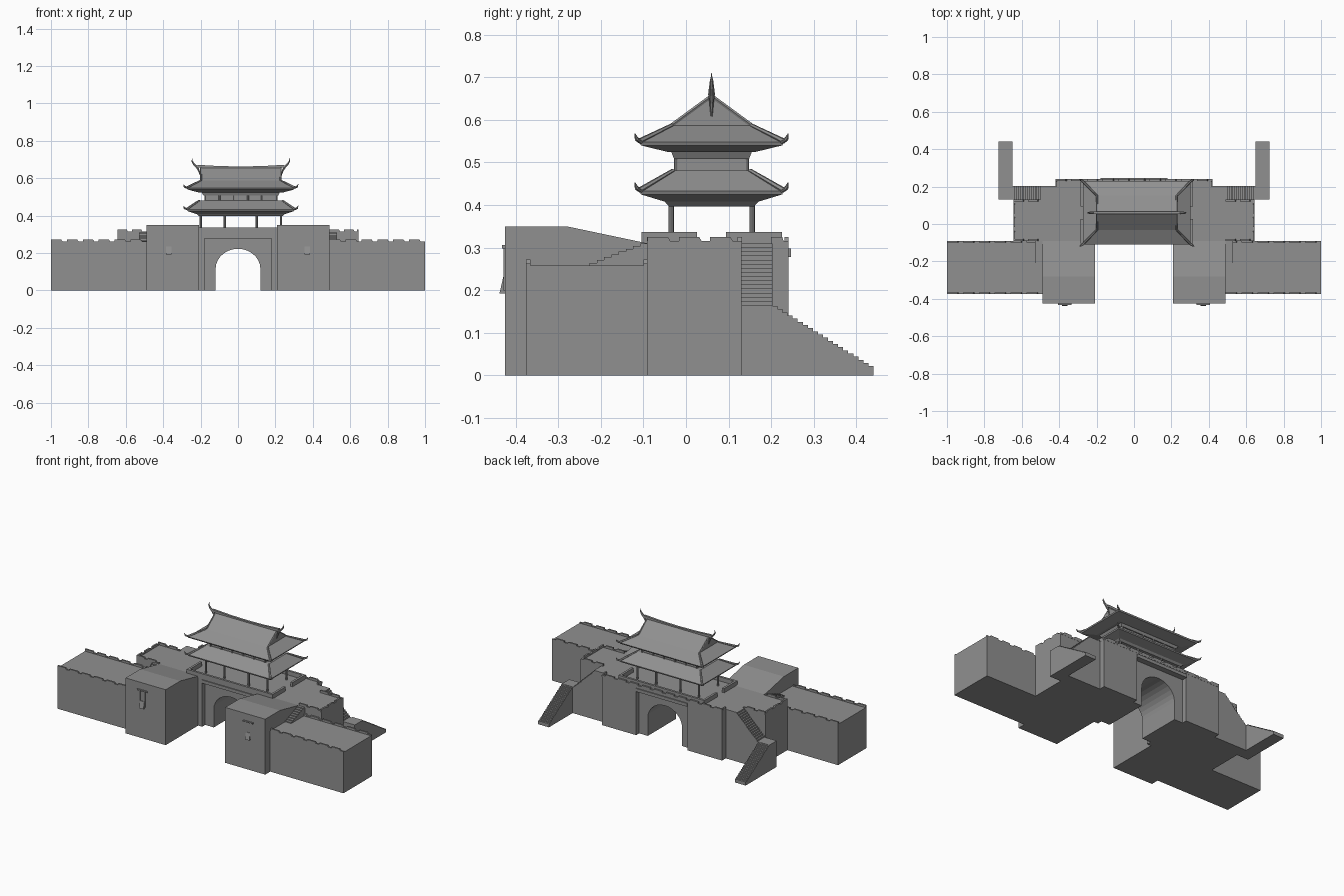
import bpy, bmesh, math
from mathutils import Vector

cube = bpy.data.objects.get("Cube")
if cube:
    bpy.data.objects.remove(cube, do_unlink=True)

stone = bpy.data.materials.new("stone grey")
stone.use_nodes = True
GREY = (0.28, 0.28, 0.28, 1)
stone.diffuse_color = GREY
stone.node_tree.nodes["Principled BSDF"].inputs["Base Color"].default_value = GREY


def finish(name, bm):
    bmesh.ops.recalc_face_normals(bm, faces=bm.faces)
    mesh = bpy.data.meshes.new(name)
    bm.to_mesh(mesh)
    bm.free()
    mesh.materials.append(stone)
    obj = bpy.data.objects.new(name, mesh)
    bpy.context.collection.objects.link(obj)
    return obj


def loft(name, rings):
    """Skin a list of matching point loops and cap both ends."""
    bm = bmesh.new()
    loops = [[bm.verts.new(p) for p in ring] for ring in rings]
    n = len(loops[0])
    for a, b in zip(loops, loops[1:]):
        for i in range(n):
            j = (i + 1) % n
            bm.faces.new((a[i], a[j], b[j], b[i]))
    bm.faces.new(loops[0])
    bm.faces.new(loops[-1])
    return finish(name, bm)


def extrude(name, profile, axis, a, b):
    """Extrude a (horizontal, z) profile along x or y."""
    def place(t):
        return [(t, u, z) if axis == "x" else (u, t, z) for u, z in profile]
    return loft(name, [place(a), place(b)])


def box(name, x0, x1, y0, y1, z0, z1):
    return extrude(name, [(x0, z0), (x1, z0), (x1, z1), (x0, z1)], "y", y0, y1)


def tube(name, points, radii, sides=6):
    """Tapered round bar through the points."""
    pts = [Vector(p) for p in points]
    rings = []
    for i, p in enumerate(pts):
        d = (pts[min(i + 1, len(pts) - 1)] - pts[max(i - 1, 0)]).normalized()
        side = d.orthogonal() if abs(d.z) > 0.99 else d.cross(Vector((0, 0, 1)))
        side.normalize()
        up = side.cross(d)
        rings.append([p + radii[i] * (math.cos(t) * side + math.sin(t) * up)
                      for t in (math.tau * k / sides for k in range(sides))])
    return loft(name, rings)


def battlement(name, axis, at, u0, u1, z, count, base=0.006, rise=0.009):
    """Thin parapet at a fixed offset, with merlons along its length."""
    profile = [(u1, z - 0.005), (u0, z - 0.005)]
    pitch = (u1 - u0) / count
    for i in range(count):
        s = u0 + i * pitch
        e = s + pitch
        profile += [(s, z + base + rise), (s + pitch * 0.65, z + base + rise),
                    (s + pitch * 0.72, z + base), (e, z + base)]
    extrude(name, profile, axis, at - 0.005, at + 0.005)


def stair_profile(u0, z0, u1, z1, steps):
    """Stepped outline descending from (u0, z0) to (u1, z1), closed at the ground."""
    pts = [(u0, 0)]
    for i in range(steps):
        z = z0 + (z1 - z0) * i / (steps - 1)
        pts += [(u0 + (u1 - u0) * i / steps, z),
                (u0 + (u1 - u0) * (i + 1) / steps, z)]
    return pts + [(u1, 0)]


DECK, WALL = 0.31, 0.258

# Gate passage with an arched opening, and the deck bridging over it
arch = [(0.12 * math.cos(t), 0.115 + 0.108 * math.sin(t))
        for t in (math.pi * k / 14 for k in range(15))]
extrude("gate_arch", [(0.18, 0), (0.12, 0)] + arch +
        [(-0.12, 0), (-0.18, 0), (-0.18, 0.28), (0.18, 0.28)], "y", -0.07, 0.21)
box("gate_lintel", -0.18, 0.18, -0.1, 0.24, 0.278, DECK)
for y0, y1 in ((-0.106, -0.1), (0.24, 0.246)):
    box("lintel_band", -0.18, 0.18, y0, y1, 0.278, 0.298)
battlement("back_parapet", "y", 0.236, -0.42, 0.42, DECK, 10)

for s, side in ((-1, "right"), (1, "left")):
    def sbox(name, x0, x1, *rest):
        return box(side + "_" + name, s * x0, s * x1, *rest)

    # Solid masonry
    sbox("gate_pier", 0.18, 0.42, -0.1, 0.24, 0, DECK)
    sbox("rear_bastion", 0.42, 0.645, -0.09, 0.13, 0, DECK)
    sbox("curtain_wall", 0.485, 1.0, -0.375, -0.09, 0, WALL)
    extrude(side + "_front_tower", [(-0.425, 0), (-0.425, 0.35), (-0.28, 0.35),
            (-0.09, DECK), (-0.09, 0)], "x", s * 0.208, s * 0.488)

    # Tower front: lintel, slot frame and sloping chute
    sbox("tower_lintel", 0.335, 0.405, -0.432, -0.42, 0.298, 0.306)
    for x in (0.35, 0.385):
        sbox("slot_jamb", x, x + 0.005, -0.428, -0.42, 0.2, 0.298)
    extrude(side + "_tower_chute", [(-0.42, 0.235), (-0.428, 0.235),
            (-0.438, 0.192), (-0.42, 0.192)], "x", s * 0.355, s * 0.385)

    # Parapets
    a, b = sorted((s * 0.49, s * 1.0))
    for y in (-0.37, -0.095):
        battlement(side + "_wall_parapet", "y", y, a, b, WALL, 6, 0.005, 0.009)
    a, b = sorted((s * 0.49, s * 0.645))
    battlement(side + "_bastion_back_parapet", "y", 0.126, a, b, DECK, 2)
    battlement(side + "_bastion_front_parapet", "y", -0.086, a, b, DECK, 2)
    battlement(side + "_bastion_end_parapet", "x", s * 0.64, -0.09, 0.13, DECK, 3)
    battlement(side + "_pier_parapet", "x", s * 0.416, 0.2, 0.24, DECK, 1)

    # Steps from the curtain wall up to the deck
    extrude(side + "_wall_steps", stair_profile(-0.09, DECK, -0.243, WALL, 9),
            "x", s * 0.485, s * 0.53)

    # Turning rear staircase
    sbox("stair_head", 0.42, 0.49, 0.13, 0.203, 0, DECK)
    upper = [(s * u, z) for u, z in stair_profile(0.49, DECK, 0.65, 0.165, 16)]
    extrude(side + "_upper_flight", upper, "y", 0.13, 0.203)
    sbox("stair_landing", 0.65, 0.725, 0.13, 0.203, 0, 0.165)
    extrude(side + "_lower_flight", stair_profile(0.203, 0.163, 0.44, 0.022, 20),
            "x", s * 0.65, s * 0.725)

# Pavilion, centred above the gate
CX, CY = 0.015, 0.06


def rect_loft(name, rings):
    return loft(name, [[(CX + i * hx, CY + j * hy, z)
                        for i, j in ((-1, -1), (1, -1), (1, 1), (-1, 1))]
                       for hx, hy, z in rings])


# Low wall round the pavilion, open in the middle of each end
for j in (-1, 1):
    y = CY + j * 0.158
    box("terrace_wall", CX - 0.3, CX + 0.3, y - 0.007, y + 0.007, DECK - 0.005, 0.337)
    for i in (-1, 1):
        x = CX + i * 0.293
        a, b = sorted((CY + j * 0.034, CY + j * 0.165))
        box("terrace_end_wall", x - 0.007, x + 0.007, a, b, DECK - 0.005, 0.337)

# Columns of both storeys
for j in (-1, 1):
    for x in (-0.2, -0.07, 0.1, 0.23):
        y = CY + j * 0.095
        tube("ground_column", [(x, y, 0.3), (x, y, 0.405)], [0.0065] * 2, 8)
    for k in range(6):
        x = CX + (k - 2.5) * 0.076
        y = CY + j * 0.083
        tube("upper_column", [(x, y, 0.47), (x, y, 0.515)], [0.005] * 2, 8)

# Lower roof, upper storey, upper roof
rect_loft("lower_roof", [(0.223, 0.1, 0.397), (0.235, 0.11, 0.408), (0.285, 0.166, 0.425),
                         (0.288, 0.168, 0.433), (0.222, 0.09, 0.481)])
rect_loft("upper_storey", [(0.195, 0.08, 0.47), (0.195, 0.08, 0.515)])
rect_loft("upper_bracket_band", [(0.2, 0.088, 0.508), (0.21, 0.095, 0.526)])
rect_loft("upper_roof", [(0.225, 0.1, 0.524), (0.285, 0.166, 0.54),
                         (0.288, 0.17, 0.548), (0.215, 0.093, 0.587)])
extrude("gable_roof", [(CY - 0.093, 0.587), (CY + 0.093, 0.587), (CY + 0.007, 0.655),
                       (CY - 0.007, 0.655)], "x", CX - 0.215, CX + 0.215)

# Hip ridges ending in upturned tips
for i in (-1, 1):
    for j in (-1, 1):
        for name, hx, hy, top, eave in (("lower_hip", 0.222, 0.09, 0.481, 0.433),
                                        ("upper_hip", 0.215, 0.093, 0.587, 0.548)):
            path = [(hx, hy, top), (0.288, 0.168, eave + 0.002),
                    (0.301, 0.176, eave + 0.007), (0.307, 0.18, eave + 0.02)]
            tube(name, [(CX + i * x, CY + j * y, z) for x, y, z in path],
                 [0.005, 0.007, 0.005, 0.001])
        tube("gable_ridge", [(CX + i * 0.213, CY + j * 0.093, 0.588),
                             (CX + i * 0.213, CY, 0.656)], [0.005, 0.005])
    # Ridge finial sweeping outward and up
    path = [(0.214, 0.607), (0.224, 0.64), (0.234, 0.66), (0.251, 0.676),
            (0.261, 0.692), (0.258, 0.71)]
    tube("ridge_finial", [(CX + i * x, CY, z) for x, z in path],
         [0.002, 0.005, 0.008, 0.006, 0.004, 0.001])

# Main ridge with a gentle sag
sag = [(CX + 0.232 * t, 0.657 + 0.009 * t * t) for t in (-1, -0.5, 0, 0.5, 1)]
extrude("main_ridge", [(x, z + 0.006) for x, z in sag] +
        [(x, z - 0.009) for x, z in reversed(sag)], "y", CY - 0.007, CY + 0.007)
